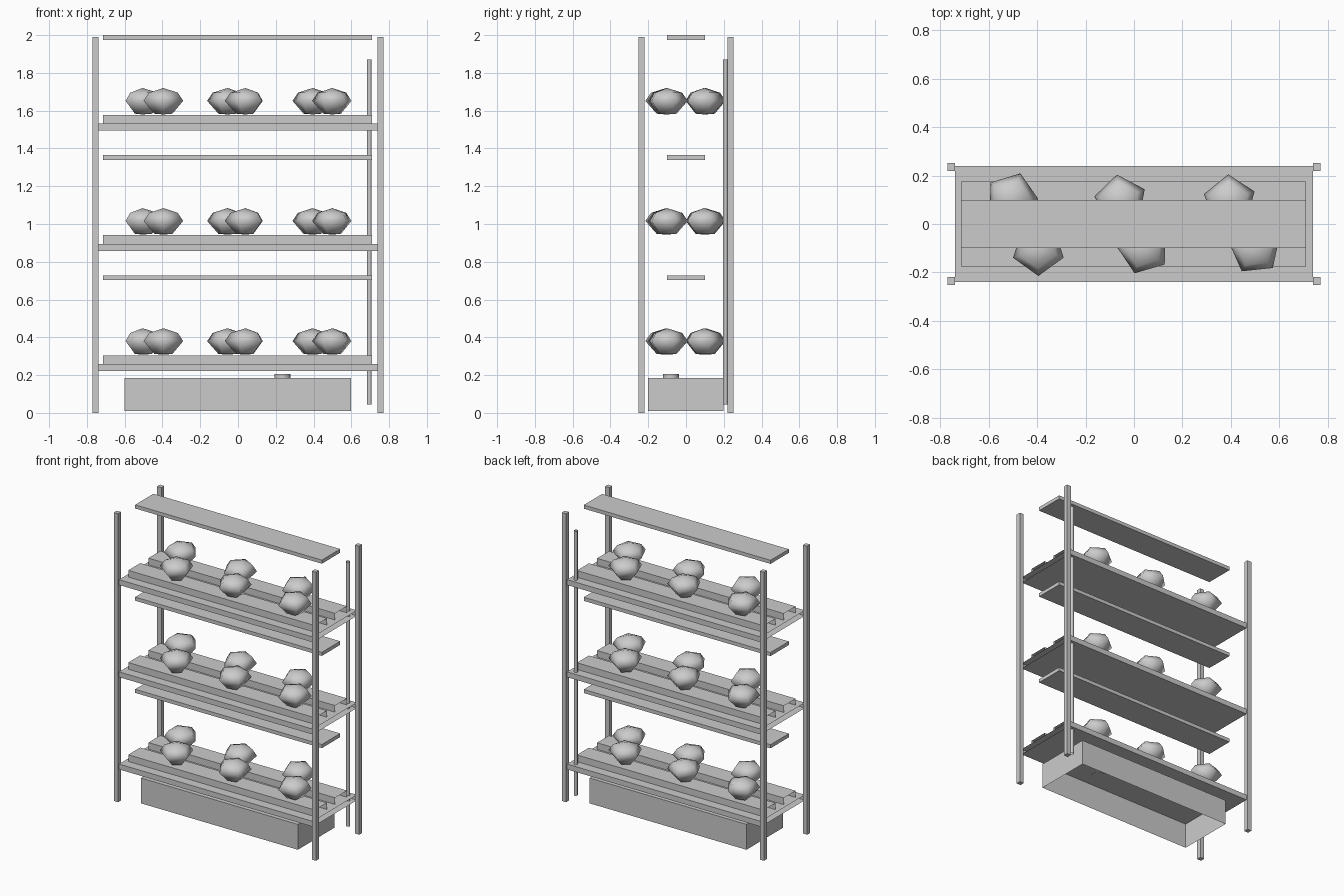
import bpy, bmesh, math

if "Cube" in bpy.data.objects:
    bpy.data.objects.remove(bpy.data.objects["Cube"])

grey = bpy.data.materials.new("plain grey")
grey.diffuse_color = (0.6, 0.6, 0.6, 1)
grey.use_nodes = True
grey.node_tree.nodes["Principled BSDF"].inputs["Base Color"].default_value = grey.diffuse_color


def finish(name, bm, smooth=False):
    bmesh.ops.recalc_face_normals(bm, faces=bm.faces)
    me = bpy.data.meshes.new(name)
    bm.to_mesh(me)
    bm.free()
    me.materials.append(grey)
    if smooth:
        for p in me.polygons:
            p.use_smooth = True
    ob = bpy.data.objects.new(name, me)
    bpy.context.collection.objects.link(ob)
    return ob


def box(name, x, y, z, drop=None):
    """Box from (min, max) ranges; drop(normal) removes faces left open."""
    bm = bmesh.new()
    bmesh.ops.create_cube(bm, size=1)
    for v in bm.verts:
        v.co = [(a + b) / 2 + c * (b - a) for (a, b), c in zip((x, y, z), v.co)]
    bm.normal_update()
    if drop:
        gone = [f for f in bm.faces if drop(f.normal)]
        bmesh.ops.delete(bm, geom=gone, context='FACES')
    return finish(name, bm)


def cylinder(name, x, y, r, z0, z1, sides, caps):
    bm = bmesh.new()
    bmesh.ops.create_cone(bm, cap_ends=caps, segments=sides,
                          radius1=r, radius2=r, depth=z1 - z0)
    bmesh.ops.translate(bm, verts=bm.verts, vec=(x, y, (z0 + z1) / 2))
    ob = finish(name, bm)
    bpy.context.view_layer.objects.active = ob
    ob.select_set(True)
    bpy.ops.object.shade_smooth_by_angle(angle=math.radians(50))
    ob.select_set(False)


def plant(name, x, y, z, angle):
    """Squat five-sided rounded clump standing on z."""
    bm = bmesh.new()
    rings = []
    for r, h in ((0.05, 0.004), (0.11, 0.072), (0.08, 0.115)):
        rings.append([bm.verts.new((x + r * math.cos(a), y + r * math.sin(a), z + h))
                      for a in (math.radians(angle + 72 * i) for i in range(5))])
    bottom = bm.verts.new((x, y, z))
    top = bm.verts.new((x, y, z + 0.14))
    for i in range(5):
        j = (i + 1) % 5
        for low, high in zip(rings, rings[1:]):
            bm.faces.new((low[i], low[j], high[j], high[i]))
        bm.faces.new((bottom, rings[0][j], rings[0][i]))
        bm.faces.new((top, rings[-1][i], rings[-1][j]))
    finish(name, bm, smooth=True)


def is_end(n):
    return abs(n.x) > 0.5


# Corner posts
for sx in (-1, 1):
    for sy in (-1, 1):
        box("corner_post", (sx * 0.755 - 0.016, sx * 0.755 + 0.016),
            (sy * 0.235 - 0.016, sy * 0.235 + 0.016), (0, 1.99))

# Plant positions on one tier: x, y, rotation
plants = [(-0.395, -0.105, 270), (0.04, -0.1, 250), (0.5, -0.1, 240),
          (-0.505, 0.105, 71), (-0.055, 0.095, 98), (0.395, 0.095, 93)]

# Three tiers: shelf, two open-ended channels, plants and lamp panel
for tier in range(3):
    z = 0.222 + 0.636 * tier
    box("shelf", (-0.74, 0.74), (-0.24, 0.24), (z, z + 0.037), is_end)
    for sy in (-1, 1):
        box("growing_channel", (-0.715, 0.71),
            (sy * 0.11 - 0.065, sy * 0.11 + 0.065), (z + 0.037, z + 0.083), is_end)
    for x, y, angle in plants:
        plant("plant", x, y, z + 0.086, angle)
    box("lamp_panel", (-0.715, 0.71), (-0.1, 0.1), (z + 0.481, z + 0.506))

# Water tank, open underneath, with its round lid
box("water_tank", (-0.6, 0.597), (-0.2, 0.198), (0.01, 0.185), lambda n: n.z < -0.5)
cylinder("tank_lid", 0.235, -0.08, 0.043, 0.183, 0.206, 12, True)

# Upright supply pipe
cylinder("supply_pipe", 0.695, 0.208, 0.013, 0.045, 1.87, 8, False)
